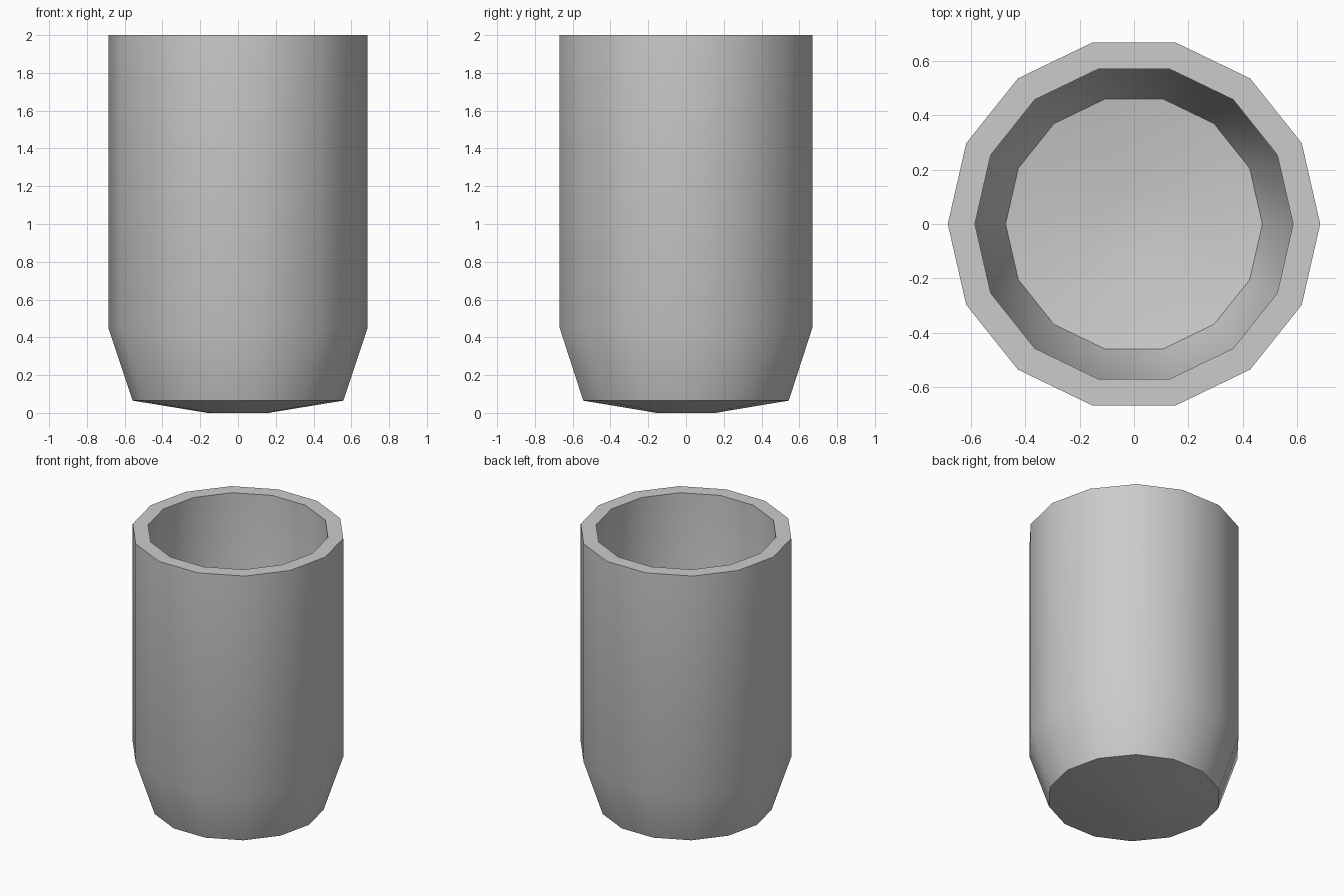
import bpy, bmesh, math

if "Cube" in bpy.data.objects:
    bpy.data.objects.remove(bpy.data.objects["Cube"])

SIDES = 14

# Closed-wall profile (radius, z): outside bottom -> rim -> inside floor
PROFILE = [(0.16, 0.0), (0.558, 0.065), (0.686, 0.45), (0.686, 2.0),
           (0.586, 2.0), (0.586, 0.465), (0.473, 0.155), (0.14, 0.10)]

bm = bmesh.new()


def ring(radius, z):
    return [bm.verts.new((radius * math.cos(2 * math.pi * i / SIDES),
                          radius * math.sin(2 * math.pi * i / SIDES), z))
            for i in range(SIDES)]


# Walls
rings = [ring(r, z) for r, z in PROFILE]
for a, b in zip(rings, rings[1:]):
    for i in range(SIDES):
        j = (i + 1) % SIDES
        bm.faces.new((a[i], a[j], b[j], b[i]))

# Underside and inner floor caps
bm.faces.new(rings[0][::-1])
bm.faces.new(rings[-1])
bmesh.ops.recalc_face_normals(bm, faces=bm.faces[:])

mesh = bpy.data.meshes.new("cup")
bm.to_mesh(mesh)
bm.free()
cup = bpy.data.objects.new("cup", mesh)
bpy.context.collection.objects.link(cup)

# Smooth sides, sharp rim and base edges
bpy.context.view_layer.objects.active = cup
cup.select_set(True)
bpy.ops.object.shade_smooth_by_angle(angle=math.radians(30))
